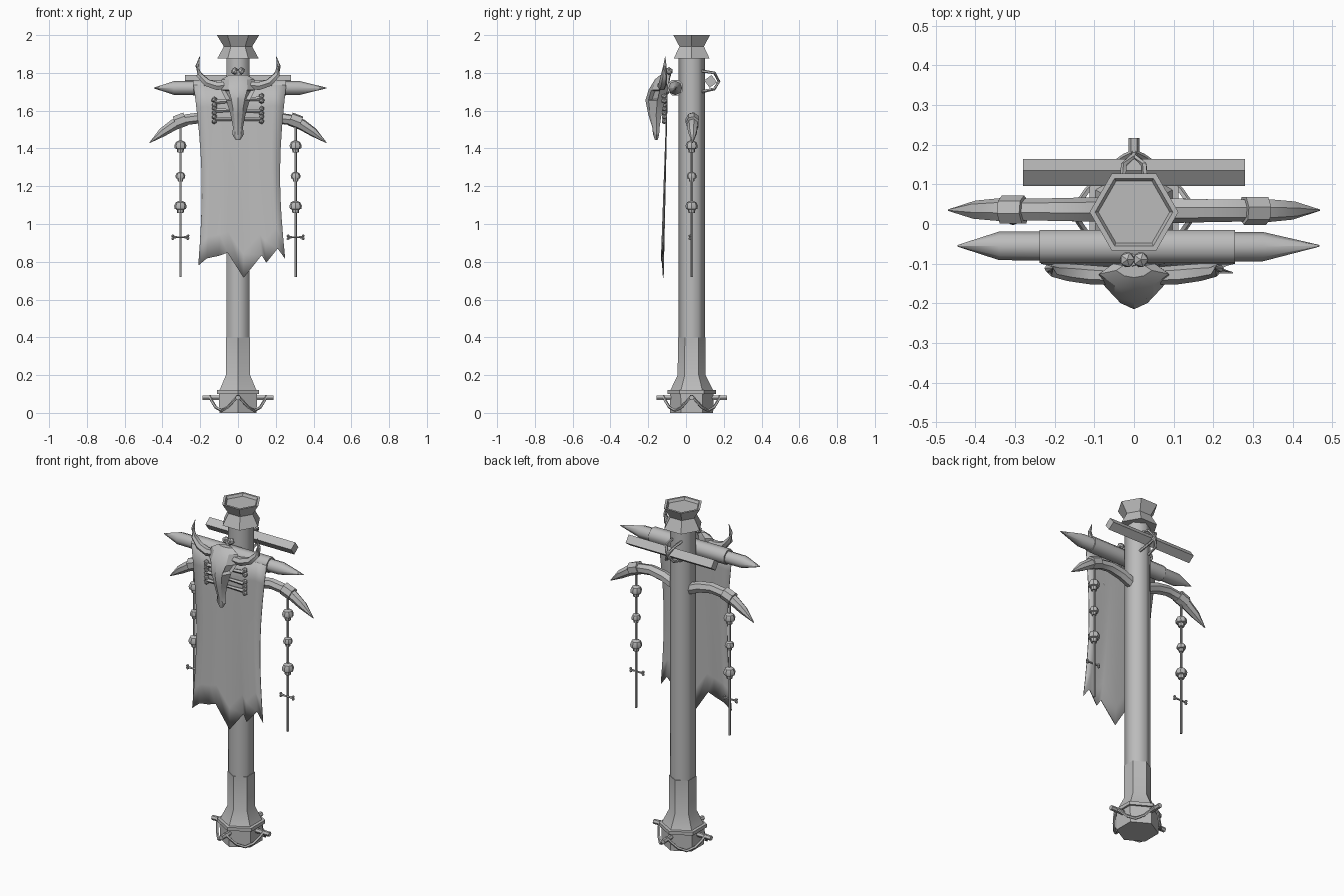
import bpy, bmesh, math
from mathutils import Vector as V

if "Cube" in bpy.data.objects:
    bpy.data.objects.remove(bpy.data.objects["Cube"])

grey = bpy.data.materials.new("weathered grey")
grey.diffuse_color = (0.5, 0.5, 0.5, 1)
grey.use_nodes = True
grey.node_tree.nodes["Principled BSDF"].inputs["Base Color"].default_value = grey.diffuse_color
CY = 0.03  # depth of the pole axis


def finish(name, bm, angle=40):
    bmesh.ops.recalc_face_normals(bm, faces=bm.faces)
    me = bpy.data.meshes.new(name)
    bm.to_mesh(me)
    bm.free()
    ob = bpy.data.objects.new(name, me)
    bpy.context.collection.objects.link(ob)
    me.materials.append(grey)
    bpy.ops.object.select_all(action='DESELECT')
    ob.select_set(True)
    bpy.context.view_layer.objects.active = ob
    if angle:
        bpy.ops.object.shade_smooth_by_angle(angle=math.radians(angle))
    return ob


def loft(bm, rings):
    """Skin a list of equal-length point rings and cap both ends."""
    rows = [[bm.verts.new(p) for p in r] for r in rings]
    n = len(rows[0])
    for a, b in zip(rows, rows[1:]):
        for i in range(n):
            bm.faces.new((a[i], a[(i + 1) % n], b[(i + 1) % n], b[i]))
    bm.faces.new(rows[0])
    bm.faces.new(rows[-1])


def tube(bm, path, radii, n=6, phase=0.0):
    """Sweep an n-sided section along a path with varying radius."""
    pts = [V(p) for p in path]
    if not isinstance(radii, (list, tuple)):
        radii = [radii] * len(pts)
    rings = []
    for i, p in enumerate(pts):
        t = (pts[min(i + 1, len(pts) - 1)] - pts[max(i - 1, 0)]).normalized()
        ref = V((0, 0, 1)) if abs(t.z) < 0.9 else V((0, 1, 0))
        u = t.cross(ref).normalized()
        w = u.cross(t)
        rings.append([p + radii[i] * (u * math.cos(a) + w * math.sin(a))
                      for a in (phase + 2 * math.pi * k / n for k in range(n))])
    loft(bm, rings)


def hex_stack(name, profile, phase, angle):
    bm = bmesh.new()
    loft(bm, [[(r * math.cos(phase + k * math.pi / 3),
                CY + r * math.sin(phase + k * math.pi / 3), z) for k in range(6)]
              for r, z in profile])
    return finish(name, bm, angle)


def bone(bm, a, b, r):
    """Shaft with a pair of knobs on each end."""
    a, b = V(a), V(b)
    tube(bm, [a, a.lerp(b, .3), a.lerp(b, .7), b], [r, r * .75, r * .75, r], 5)
    side = (b - a).normalized().cross(V((0, 1, 0))).normalized() * r
    for p in (a, b):
        for s in (-1, 1):
            res = bmesh.ops.create_icosphere(bm, subdivisions=1, radius=r * 1.25)
            bmesh.ops.translate(bm, verts=res["verts"], vec=p + side * s)


# Pole, flared foot and capital
hex_stack("pole", [(.07, .38), (.07, 1.9)], math.pi / 2, 65)
hex_stack("foot", [(.114, 0), (.116, .1), (.129, .1), (.129, .12), (.112, .122),
                   (.074, .2), (.073, .4), (.07, .4)], math.pi / 2, 35)
hex_stack("capital", [(.06, 1.875), (.11, 1.875), (.075, 1.94), (.112, 2.0),
                      (.098, 2.0), (.09, 1.985)], 0, 25)

# Pegs around the foot with rope slung between them
bm = bmesh.new()
rope = bmesh.new()
for k in range(4):
    def at(q, r, z):
        a = (k + q) * math.pi / 2
        return (r * math.cos(a), CY + r * math.sin(a), z)
    tube(bm, [at(0, .09, .08), at(0, .187, .08)], .014, 6)
    tube(rope, [at(0, .15, .09), at(.1, .142, .065), at(.27, .13, .03), at(.5, .123, .012),
                at(.73, .13, .03), at(.9, .142, .065), at(1, .15, .09)], .008, 5)
finish("foot_pegs", bm)
finish("foot_rope", rope)

# Sharpened crossbar carrying the banner
bm = bmesh.new()
tube(bm, [(-.445, -.055, 1.72), (-.34, -.055, 1.72), (0, -.057, 1.72),
          (.325, -.057, 1.72), (.468, -.055, 1.72)], [.002, .036, .038, .037, .002], 8)
finish("crossbar", bm, 50)
bm = bmesh.new()
tube(bm, [(-.238, -.057, 1.722), (.255, -.057, 1.722)], .045, 8, math.pi / 8)
finish("banner_wrap", bm, 50)

# Square bar behind the pole and its lashing
bm = bmesh.new()
tube(bm, [(-.28, .13, 1.755), (.28, .13, 1.755)], .034, 4, .15)
finish("back_bar", bm, 0)
bm = bmesh.new()
for s in (-1, 1):
    tube(bm, [(-.03 * s, .085, 1.70), (-.025 * s, .15, 1.715), (0, .174, 1.755),
              (.025 * s, .15, 1.80), (.03 * s, .085, 1.81)], .008, 5)
finish("back_lashing", bm)

# Tusks with hanging strings of little skulls
for s, side in ((-1, "left"), (1, "right")):
    bm = bmesh.new()
    tube(bm, [(s * x, .035, z) for x, z in ((.04, 1.515), (.12, 1.548), (.2, 1.562),
              (.27, 1.553), (.34, 1.525), (.4, 1.485), (.468, 1.43))],
         [.032, .032, .03, .029, .03, .024, .002], 7)
    finish(side + "_tusk", bm, 45)
    x = s * .305
    bm = bmesh.new()
    tube(bm, [(x - .028 * s, .035, 1.556), (x + .028 * s, .035, 1.535)], .037, 7)
    finish(side + "_tusk_collar", bm)
    bm = bmesh.new()
    tube(bm, [(x, CY, 1.53), (x, CY, .72)], .007, 5)
    finish(side + "_string", bm)
    bm = bmesh.new()
    for z, r in ((1.41, .032), (1.25, .026), (1.09, .033)):
        tube(bm, [(x, CY, z + r * a) for a in (1, .75, .2, -.3, -.4, -1)],
             [r * f for f in (.25, .75, 1, .92, .6, .5)], 8)
    finish(side + "_string_skulls", bm, 35)
    bm = bmesh.new()
    bone(bm, (x - .04, .022, .93), (x + .04, .022, .93), .007)
    finish(side + "_string_bone", bm)

# Ragged cloth: columns with their own side curve and torn lower edge
hem = [(-.21, .78), (-.165, .818), (-.1, .832), (-.055, .848), (.03, .715),
       (.125, .835), (.15, .795), (.21, .87), (.25, .815)]
rows = 8
bm = bmesh.new()
grid = []
for i, (hx, hz) in enumerate(hem):
    u = i / (len(hem) - 1)
    top = -.235 + .49 * u
    col = []
    for j in range(rows + 1):
        t = j / rows
        x = top + (hx - top) * t - math.sin(math.pi * t) * .03 * (2 * u - 1)
        y = -.1 - .028 * t + .006 * t * math.sin(i * 1.9)
        col.append(bm.verts.new((x, y, 1.735 + (hz - 1.735) * t)))
    grid.append(col)
for a, b in zip(grid, grid[1:]):
    for j in range(rows):
        bm.faces.new((a[j], a[j + 1], b[j + 1], b[j]))
cloth = finish("banner_cloth", bm, 60)
mod = cloth.modifiers.new("thickness", 'SOLIDIFY')
mod.thickness = .004

# Horned beast skull: half width, front and back depth at each height
bm = bmesh.new()
rings = []
for z, w, yf, yb in ((1.79, .045, -.135, -.105), (1.765, .088, -.165, -.10),
                     (1.71, .09, -.198, -.10), (1.655, .062, -.215, -.11),
                     (1.58, .04, -.20, -.13), (1.51, .026, -.178, -.14),
                     (1.475, .031, -.175, -.142), (1.445, .012, -.165, -.15)):
    m = yb + (yf - yb) * .4
    rings.append([(0, yf, z), (w * .55, yf * .75 + m * .25, z), (w, m, z), (w * .6, yb, z),
                  (-w * .6, yb, z), (-w, m, z), (-w * .55, yf * .75 + m * .25, z)])
loft(bm, rings)
# Sunken eye sockets on the side faces of the brow
bm.normal_update()
eyes = [f for f in bm.faces if 1.66 < f.calc_center_median().z < 1.7
        and abs(f.calc_center_median().x) > .05 and f.calc_center_median().y < -.15]
bmesh.ops.inset_individual(bm, faces=eyes, thickness=.009)
for f in eyes:
    c = f.calc_center_median()
    bmesh.ops.translate(bm, verts=f.verts, vec=(-math.copysign(.018, c.x), .014, 0))
finish("beast_skull", bm, 25)
for s, side in ((-1, "left"), (1, "right")):
    bm = bmesh.new()
    tube(bm, [(s * x, y, z) for x, y, z in ((.06, -.13, 1.735), (.11, -.128, 1.73),
              (.165, -.122, 1.748), (.205, -.116, 1.79), (.215, -.112, 1.835), (.203, -.11, 1.887))],
         [.022, .024, .022, .017, .011, .001], 6)
    finish(side + "_horn", bm, 50)

# Bones tied across and above the cloth
bm = bmesh.new()
bone(bm, (-.125, -.115, 1.645), (.125, -.115, 1.665), .013)
bone(bm, (-.125, -.115, 1.602), (.125, -.115, 1.598), .012)
bone(bm, (-.125, -.115, 1.555), (.125, -.115, 1.555), .012)
bone(bm, (0, -.108, 1.70), (0, -.09, 1.81), .017)
finish("banner_bones", bm)
